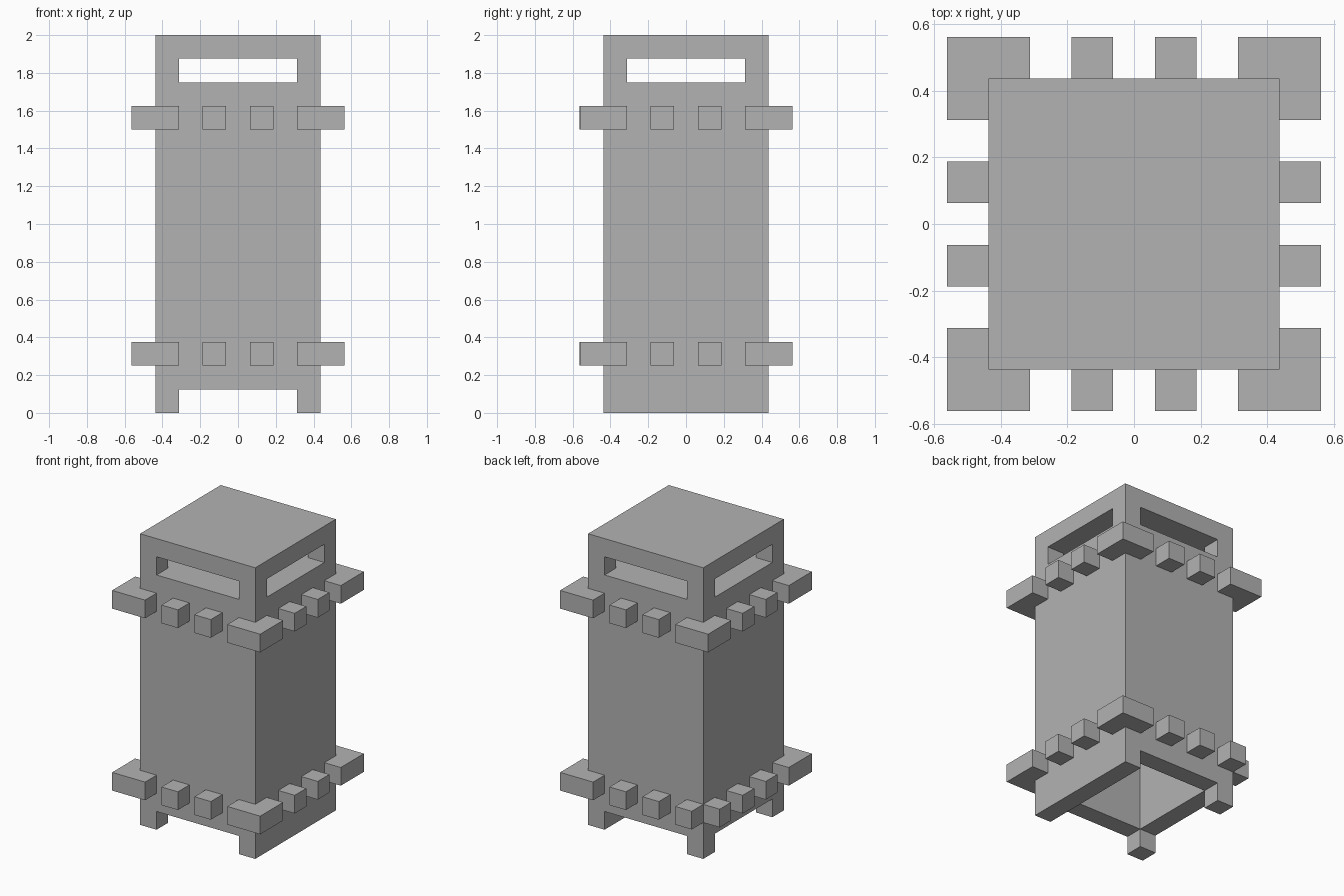
import bpy
import bmesh
from math import pi
from mathutils import Matrix

if "Cube" in bpy.data.objects:
    bpy.data.objects.remove(bpy.data.objects["Cube"], do_unlink=True)

U = 0.125            # block unit
HALF = 3.5 * U       # half width of the tower
INNER = 2.5 * U      # half width of the hollow and openings
OUTER = 4.5 * U      # reach of the studs

grey = bpy.data.materials.new("stone grey")
grey.use_nodes = True
colour = (0.45, 0.45, 0.45, 1)
grey.diffuse_color = colour
grey.node_tree.nodes["Principled BSDF"].inputs["Base Color"].default_value = colour


def add_object(name, bm):
    bmesh.ops.recalc_face_normals(bm, faces=bm.faces)
    mesh = bpy.data.meshes.new(name)
    bm.to_mesh(mesh)
    bm.free()
    mesh.materials.append(grey)
    obj = bpy.data.objects.new(name, mesh)
    bpy.context.collection.objects.link(obj)
    return obj


def box(name, low, high):
    bm = bmesh.new()
    bmesh.ops.create_cube(bm, size=1)
    for v in bm.verts:
        v.co = [lo if c < 0 else hi for c, lo, hi in zip(v.co, low, high)]
    return add_object(name, bm)


def cut(obj, name, low, high):
    cutter = box(name, low, high)
    cutter.hide_render = True
    mod = obj.modifiers.new(name, 'BOOLEAN')
    mod.operation = 'DIFFERENCE'
    mod.solver = 'EXACT'
    mod.object = cutter
    bpy.context.view_layer.objects.active = obj
    bpy.ops.object.modifier_apply(modifier=name)
    bpy.data.objects.remove(cutter, do_unlink=True)


def corner_bracket(name, angle, z):
    # L-shaped block hugging one vertical edge of the tower
    profile = [(INNER, HALF), (HALF, HALF), (HALF, INNER),
               (OUTER, INNER), (OUTER, OUTER), (INNER, OUTER)]
    bm = bmesh.new()
    face = bm.faces.new([bm.verts.new((x, y, z)) for x, y in profile])
    side = bmesh.ops.extrude_face_region(bm, geom=[face])["geom"]
    bmesh.ops.translate(bm, vec=(0, 0, U),
                        verts=[g for g in side if isinstance(g, bmesh.types.BMVert)])
    bm.transform(Matrix.Rotation(angle, 4, 'Z'))
    return add_object(name, bm)


def stud(name, angle, offset, z):
    # Cube standing out from the wall that faces the given direction
    obj = box(name, (HALF, offset - U / 2, z), (OUTER, offset + U / 2, z + U))
    obj.data.transform(Matrix.Rotation(angle, 4, 'Z'))


# Tower: lookout slots, hollow shaft, and openings between the feet
tower = box("tower", (-HALF, -HALF, 0), (HALF, HALF, 2))
cut(tower, "slot_across", (-1, -INNER, 14 * U), (1, INNER, 15 * U))
cut(tower, "slot_along", (-INNER, -1, 14 * U), (INNER, 1, 15 * U))
cut(tower, "shaft", (-INNER, -INNER, -U), (INNER, INNER, 13 * U))
cut(tower, "foot_gap_along", (-INNER, -1, -U), (INNER, 1, U))
cut(tower, "foot_gap_side", (-1, -INNER, -U), (0, INNER, U))

# Two rings of studs and corner brackets
for ring, z in (("lower", 2 * U), ("upper", 12 * U)):
    for side in range(4):
        angle = side * pi / 2
        for i, offset in enumerate((-U, U)):
            stud(f"{ring}_stud_{side}_{i}", angle, offset, z)
        if ring == "upper" or side != 1:
            corner_bracket(f"{ring}_bracket_{side}", angle, z)

# The lower back right corner has two separate studs instead of a bracket
stud("lower_end_stud_back", pi / 2, 3 * U, 2 * U)
stud("lower_end_stud_side", pi, -3 * U, 2 * U)
